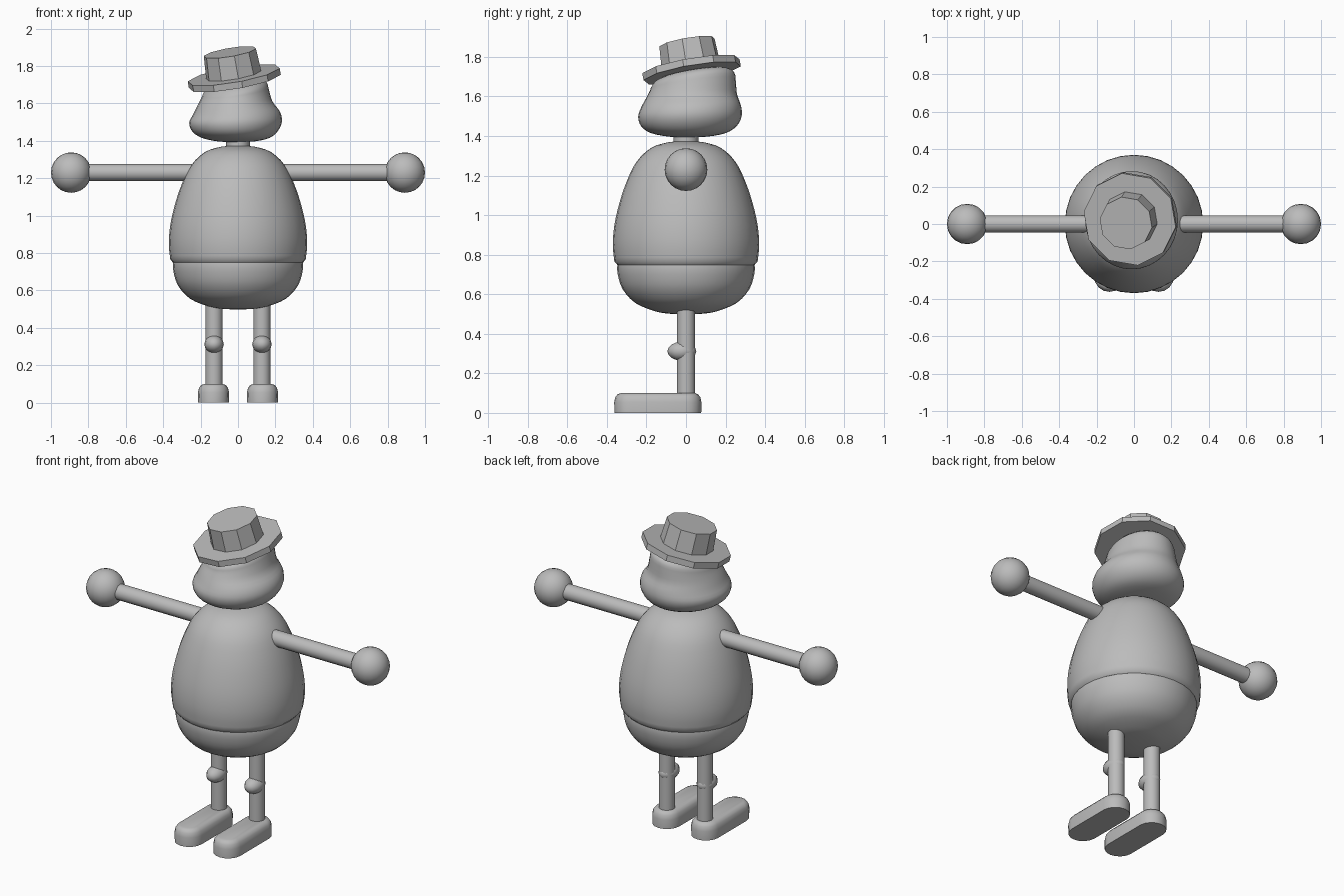
import bpy, bmesh, math
from mathutils import Vector, Matrix

if "Cube" in bpy.data.objects:
    bpy.data.objects.remove(bpy.data.objects["Cube"])

grey = bpy.data.materials.new("plain grey")
grey.diffuse_color = (0.5, 0.5, 0.5, 1)
grey.use_nodes = True
grey.node_tree.nodes["Principled BSDF"].inputs["Base Color"].default_value = grey.diffuse_color


def finish(name, bm, angle=40):
    """Turn a bmesh into a named, shaded object."""
    bmesh.ops.recalc_face_normals(bm, faces=bm.faces)
    mesh = bpy.data.meshes.new(name)
    bm.to_mesh(mesh)
    bm.free()
    mesh.materials.append(grey)
    ob = bpy.data.objects.new(name, mesh)
    bpy.context.collection.objects.link(ob)
    bpy.context.view_layer.objects.active = ob
    ob.select_set(True)
    bpy.ops.object.shade_smooth_by_angle(angle=math.radians(angle))
    ob.select_set(False)
    return ob


def loft(name, rings, angle=40):
    """Skin a stack of equal-length point rings and cap both ends."""
    bm = bmesh.new()
    loops = [[bm.verts.new(p) for p in ring] for ring in rings]
    n = len(loops[0])
    for a, b in zip(loops, loops[1:]):
        for i in range(n):
            j = (i + 1) % n
            bm.faces.new((a[i], a[j], b[j], b[i]))
    bm.faces.new(loops[0][::-1])
    bm.faces.new(loops[-1])
    return finish(name, bm, angle)


def smooth_rows(rows, steps=3):
    """Catmull-Rom interpolation through rows of numbers."""
    out = []
    for i in range(len(rows) - 1):
        p0, p1 = rows[max(i - 1, 0)], rows[i]
        p2, p3 = rows[i + 1], rows[min(i + 2, len(rows) - 1)]
        for s in range(steps):
            t = s / steps
            out.append([0.5 * (2 * b + (c - a) * t + (2 * a - 5 * b + 4 * c - d) * t * t
                               + (3 * b - a - 3 * c + d) * t ** 3)
                        for a, b, c, d in zip(p0, p1, p2, p3)])
    return out + [list(rows[-1])]


def circle(n, rx, ry, z, cx=0, cy=0, turn=0):
    return [Vector((cx + rx * math.cos(turn + math.tau * i / n),
                    cy + ry * math.sin(turn + math.tau * i / n), z)) for i in range(n)]


def cylinder(name, p, q, r, n=16):
    """Straight rod between two points."""
    p, q = Vector(p), Vector(q)
    rot = (q - p).to_track_quat('Z', 'Y')
    base = circle(n, r, r, 0)
    return loft(name, [[rot @ v + p for v in base], [rot @ v + q for v in base]])


def ball(name, centre, radii, u=20, v=12):
    bm = bmesh.new()
    m = Matrix.Translation(centre) @ Matrix.Diagonal((*radii, 1))
    bmesh.ops.create_uvsphere(bm, u_segments=u, v_segments=v, radius=1, matrix=m)
    return finish(name, bm, 60)


# Egg-shaped torso and the slightly narrower trousers below it: (radius, height)
shirt = [(0.362, 0.765), (0.370, 0.85), (0.362, 0.95), (0.337, 1.06), (0.30, 1.17),
         (0.25, 1.27), (0.176, 1.34), (0.09, 1.368), (0.01, 1.374)]
lip = [(0.30, 0.752), (0.347, 0.748)]
loft("shirt", [circle(32, r, r, z) for r, z in lip + smooth_rows(shirt)])
trousers = [(0.01, 0.498), (0.09, 0.502), (0.16, 0.515), (0.257, 0.556), (0.32, 0.625),
            (0.345, 0.70), (0.346, 0.755), (0.33, 0.79)]
loft("trousers", [circle(32, r, r, z) for r, z in smooth_rows(trousers)])

# Neck
cylinder("neck", (0, 0, 1.34), (0, 0, 1.44), 0.063)

# Head, heavy at the jaw: (height, centre x, centre y, radius x, radius y, slant)
SLOPE = 0.17
head = [(1.392, -0.01, 0.01, 0.01, 0.01, 0), (1.397, -0.01, 0.01, 0.10, 0.10, 0),
        (1.415, -0.012, 0.012, 0.18, 0.19, 0), (1.45, -0.015, 0.016, 0.228, 0.242, 0.05),
        (1.50, -0.013, 0.02, 0.248, 0.262, 0.08), (1.55, -0.007, 0.025, 0.231, 0.252, 0.15),
        (1.60, -0.015, 0.028, 0.20, 0.23, 0.25), (1.65, -0.014, 0.035, 0.18, 0.217, 0.6),
        (1.685, -0.015, 0.035, 0.167, 0.208, 1), (1.713, -0.02, 0.03, 0.13, 0.165, 1),
        (1.722, -0.02, 0.028, 0.04, 0.05, 1)]
rings = []
for z, cx, cy, rx, ry, slant in smooth_rows(head):
    ring = circle(32, rx, ry, z, cx, cy)
    for p in ring:
        p.z += slant * SLOPE * (p.x + 0.02 + p.y - 0.028)
    rings.append(ring)
loft("head", rings, 60)

# Low-sided hat, tipped forward and to one side
tilt = Vector((-SLOPE, -SLOPE, 1)).to_track_quat('Z', 'Y').to_matrix().to_4x4()
seat = Matrix.Translation((-0.02, 0.028, 1.735)) @ tilt
for name, rows in (("hat_brim", [(0.252, -0.018), (0.252, 0.018)]),
                   ("hat_crown", [(0.152, 0.0), (0.143, 0.142)])):
    loft(name, [[seat @ p for p in circle(10, r, r, z)] for r, z in rows], 20)


def shoe_ring(x, r, z):
    """Long rounded outline running front to back."""
    pts = []
    for cy, start in ((-0.005, 0), (-0.28, math.pi)):
        for i in range(9):
            a = start + math.pi * i / 8
            pts.append(Vector((x + r * math.cos(a), cy + r * math.sin(a), z)))
    return pts


# Limbs on both sides
for side, s in (("left", -1), ("right", 1)):
    cylinder(side + "_arm", (s * 0.2, 0, 1.23), (s * 0.83, 0, 1.23), 0.046)
    ball(side + "_hand", (s * 0.892, 0, 1.23), (0.108, 0.108, 0.108))
    cylinder(side + "_leg", (s * 0.128, 0, 0.06), (s * 0.128, 0, 0.58), 0.046)
    ball(side + "_knee", (s * 0.128, -0.021, 0.312), (0.052, 0.073, 0.048), 12, 8)
    loft(side + "_shoe", [shoe_ring(s * 0.131, r, z) for r, z in
                          ((0.082, 0), (0.083, 0.055), (0.077, 0.08), (0.066, 0.094),
                           (0.05, 0.1))], 50)
